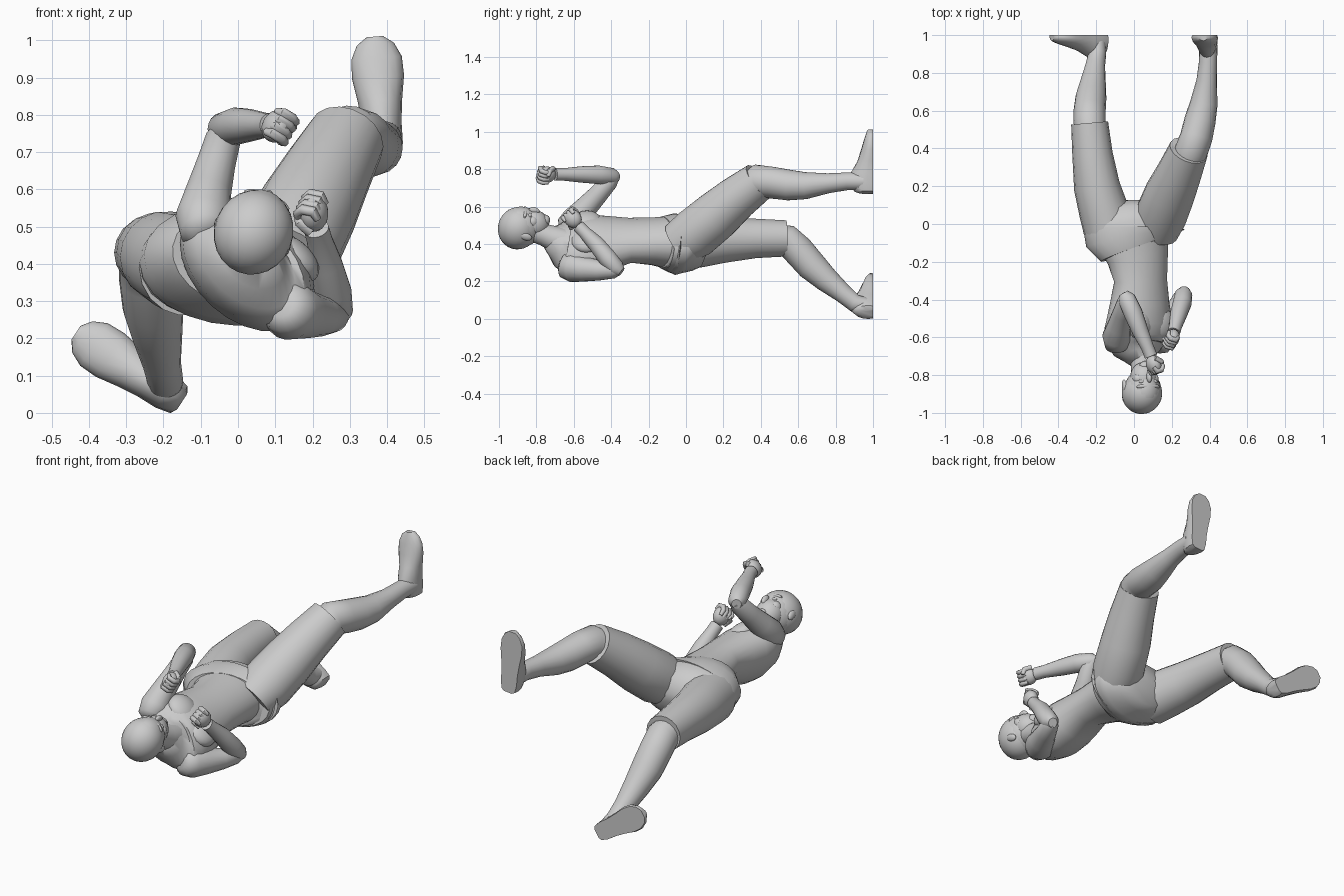
import bpy, bmesh, math
from mathutils import Vector, Matrix


def finish(name, bm, angle=50):
    bmesh.ops.recalc_face_normals(bm, faces=bm.faces)
    me = bpy.data.meshes.new(name)
    bm.to_mesh(me)
    bm.free()
    ob = bpy.data.objects.new(name, me)
    bpy.context.collection.objects.link(ob)
    bpy.ops.object.select_all(action='DESELECT')
    ob.select_set(True)
    bpy.context.view_layer.objects.active = ob
    bpy.ops.object.shade_smooth_by_angle(angle=math.radians(angle))
    return ob


def skin_rings(name, rings, angle=50):
    bm = bmesh.new()
    vs = [[bm.verts.new(p) for p in r] for r in rings]
    n = len(vs[0])
    for a, b in zip(vs, vs[1:]):
        for i in range(n):
            bm.faces.new((a[i], a[(i + 1) % n], b[(i + 1) % n], b[i]))
    bm.faces.new(vs[0])
    bm.faces.new(vs[-1])
    return finish(name, bm, angle)


def loft(name, secs, n=18, side=Vector((1, 0, 0))):
    """Sections are (x, y, z, half width, half depth, turn in degrees)."""
    secs = [(*s, s[3], 0) if len(s) == 4 else s for s in secs]
    pts = [Vector(s[:3]) for s in secs]
    rings = []
    for i, s in enumerate(secs):
        t = (pts[min(i + 1, len(pts) - 1)] - pts[max(i - 1, 0)]).normalized()
        a = math.radians(s[5])
        ref = Vector((math.cos(a), 0, math.sin(a))) if side.x == 1 else side
        u = (ref - t * ref.dot(t)).normalized()
        v = t.cross(u)
        rings.append([pts[i] + u * s[3] * math.cos(k * math.tau / n)
                      + v * s[4] * math.sin(k * math.tau / n) for k in range(n)])
    return skin_rings(name, rings)


def ball(name, centre, radii, frame=Matrix.Identity(3), seg=20):
    bm = bmesh.new()
    bmesh.ops.create_uvsphere(bm, u_segments=seg, v_segments=seg * 2 // 3, radius=1)
    m = Matrix.Translation(centre) @ frame.to_4x4() @ Matrix.Diagonal((*radii, 1))
    bmesh.ops.transform(bm, matrix=m, verts=bm.verts)
    return finish(name, bm)


# torso, twisted so the shoulders run diagonally
loft("torso", [
    (.045, -.73, .435, .065, .065, -40), (.035, -.695, .42, .105, .085, -42),
    (.02, -.665, .405, .155, .11, -43), (.015, -.63, .395, .19, .125, -43),
    (.02, -.575, .39, .205, .138, -42), (.03, -.51, .395, .195, .142, -40),
    (.03, -.42, .405, .172, .13, -38), (.035, -.30, .42, .15, .11, -30),
    (.02, -.18, .415, .165, .125, -15), (-.01, -.06, .405, .20, .145, -5)], 24)
chest = Matrix.Rotation(math.radians(40), 3, 'Y')
for label, s in (("left", 1), ("right", -1)):
    ball(label + "_pectoral", Vector((.03, -.53, .395)) + chest @ Vector((s * .075, 0, .09)),
         (.085, .085, .05), chest)
loft("neck", [(.045, -.64, .41, .075), (.045, -.71, .43, .068),
              (.045, -.76, .45, .06), (.045, -.84, .48, .06)])

# shorts
loft("waistband", [(.02, -.13, .41, .21, .135, -8), (.0, -.075, .405, .258, .158, -4),
                   (.0, -.03, .40, .268, .162, 0)], 24)
loft("shorts_seat", [(.01, -.10, .405, .23, .145, -5), (-.005, -.02, .395, .262, .165, 0),
                     (-.01, .03, .375, .24, .15, 0), (-.015, .08, .345, .18, .10, 0),
                     (-.015, .105, .335, .10, .06, 0)], 24)
loft("left_shorts_leg", [(.115, -.04, .40, .12), (.145, .05, .46, .138), (.19, .16, .55, .134),
                         (.24, .27, .645, .120), (.29, .39, .735, .106), (.286, .38, .727, .09)])
loft("right_shorts_leg", [(-.135, -.02, .395, .135), (-.16, .07, .405, .132),
                          (-.197, .20, .42, .122), (-.22, .37, .43, .107),
                          (-.235, .535, .43, .098), (-.234, .525, .43, .085)])

# lower legs
loft("left_lower_leg", [(.28, .33, .69, .085), (.305, .39, .74, .088), (.33, .46, .728, .086),
                        (.35, .55, .715, .083), (.37, .64, .712, .073), (.385, .76, .725, .054),
                        (.392, .86, .735, .048), (.394, .95, .735, .048)])
loft("right_lower_leg", [(-.23, .47, .43, .08), (-.235, .54, .42, .085), (-.235, .60, .365, .085),
                         (-.228, .67, .285, .082), (-.217, .75, .21, .068),
                         (-.205, .84, .135, .052), (-.195, .90, .085, .048),
                         (-.195, .96, .07, .045)])


# feet with flat soles at y = 1
def foot(name, heel, toe):
    h, t = Vector((heel[0], 1, heel[1])), Vector((toe[0], 1, toe[1]))
    d = t - h
    w = Vector((0, 1, 0)).cross(d).normalized()
    rings = []
    for f, hw, ht in ((0, .025, .07), (.03, .043, .10), (.15, .052, .125), (.32, .053, .12),
                      (.5, .06, .085), (.68, .07, .065), (.83, .068, .05), (.94, .05, .038),
                      (1, .022, .03)):
        ring = []
        for k in range(16):
            a = k * math.tau / 16
            y = 0 if math.sin(a) < -.01 else -ht * (.25 + .75 * max(math.sin(a), 0))
            ring.append(h + d * f + w * hw * math.cos(a) + Vector((0, y, 0)))
        rings.append(ring)
    return skin_rings(name, rings, 45)


foot("left_foot", (.395, .67), (.367, 1.01))
foot("right_foot", (-.15, .03), (-.435, .215))

# arms
loft("right_upper_arm", [(-.085, -.655, .47, .035), (-.09, -.64, .485, .065),
                         (-.092, -.595, .525, .076), (-.08, -.54, .59, .062),
                         (-.06, -.47, .665, .053), (-.04, -.41, .735, .048),
                         (-.035, -.38, .765, .03)])
loft("right_forearm", [(-.055, -.365, .76, .025), (-.04, -.392, .76, .046),
                       (-.005, -.47, .77, .05), (.03, -.56, .772, .044),
                       (.07, -.65, .772, .034), (.09, -.70, .772, .034)])
loft("left_upper_arm", [(.115, -.67, .29, .035), (.12, -.655, .285, .065),
                        (.14, -.605, .275, .08), (.18, -.54, .265, .066),
                        (.22, -.46, .26, .055), (.255, -.385, .262, .046),
                        (.265, -.355, .262, .028)])
loft("left_forearm", [(.27, -.345, .25, .025), (.263, -.372, .27, .046),
                      (.255, -.42, .325, .05), (.235, -.48, .40, .045),
                      (.22, -.54, .46, .035), (.21, -.575, .495, .034)])


# fists: palm, four curled fingers and a thumb
def fist(label, centre, along, palm):
    c, a = Vector(centre), Vector(along).normalized()
    p = Vector(palm)
    p = (p - a * p.dot(a)).normalized()
    s = a.cross(p)
    frame = Matrix((s, a, p)).transposed()
    ball(label + "_palm", c, (.047, .052, .038), frame, 16)
    for i in range(4):
        o = c + s * (i - 1.5) * .021
        pts = [o - p * .024 + a * .012, o - p * .016 + a * .038, o + p * .014 + a * .041,
               o + p * .03 + a * .025, o + p * .03 - a * .005]
        loft(f"{label}_finger_{i + 1}", [(*q, r) for q, r in
             zip(pts, (.010, .014, .014, .013, .009))], 8, s)
    pts = [c + s * .04 - a * .03, c + s * .04 + p * .026, c + s * .015 + p * .042 + a * .01]
    loft(label + "_thumb", [(*q, r) for q, r in zip(pts, (.015, .015, .010))], 8, a)


fist("right_fist", (.105, -.745, .77), (.15, -.37, 0), (.8, .3, -.5))
fist("left_fist", (.203, -.605, .535), (-.06, -.25, .28), (-.8, .1, .3))

# head, turned towards the left and tilted down to the chest
f = Vector((.35, .3, .87)).normalized()
up = (Vector((0, -1, 0)) + f * f.y).normalized()
s = f.cross(up)
head = Matrix((s, f, up)).transposed()
c = Vector((.045, -.882, .492))


def face(name, pos, radii, seg=14):
    ball(name, c + head @ Vector(pos), radii, head, seg)


face("skull", (0, 0, 0), (.095, .11, .112), 24)
face("hair", (0, -.012, .012), (.106, .116, .108), 24)
face("jaw", (0, .038, -.06), (.072, .075, .082), 20)
face("chin", (0, .075, -.11), (.034, .03, .028))
face("nose", (0, .11, -.04), (.014, .02, .03))
face("mouth", (0, .093, -.082), (.03, .014, .012))
face("brow", (0, .083, .006), (.068, .026, .016))
for label, k in (("left", 1), ("right", -1)):
    face(label + "_ear", (k * .096, -.01, -.03), (.012, .02, .034))
    face(label + "_eye", (k * .036, .091, -.02), (.017, .012, .010))
    face(label + "_cheek", (k * .042, .062, -.045), (.03, .032, .03))
